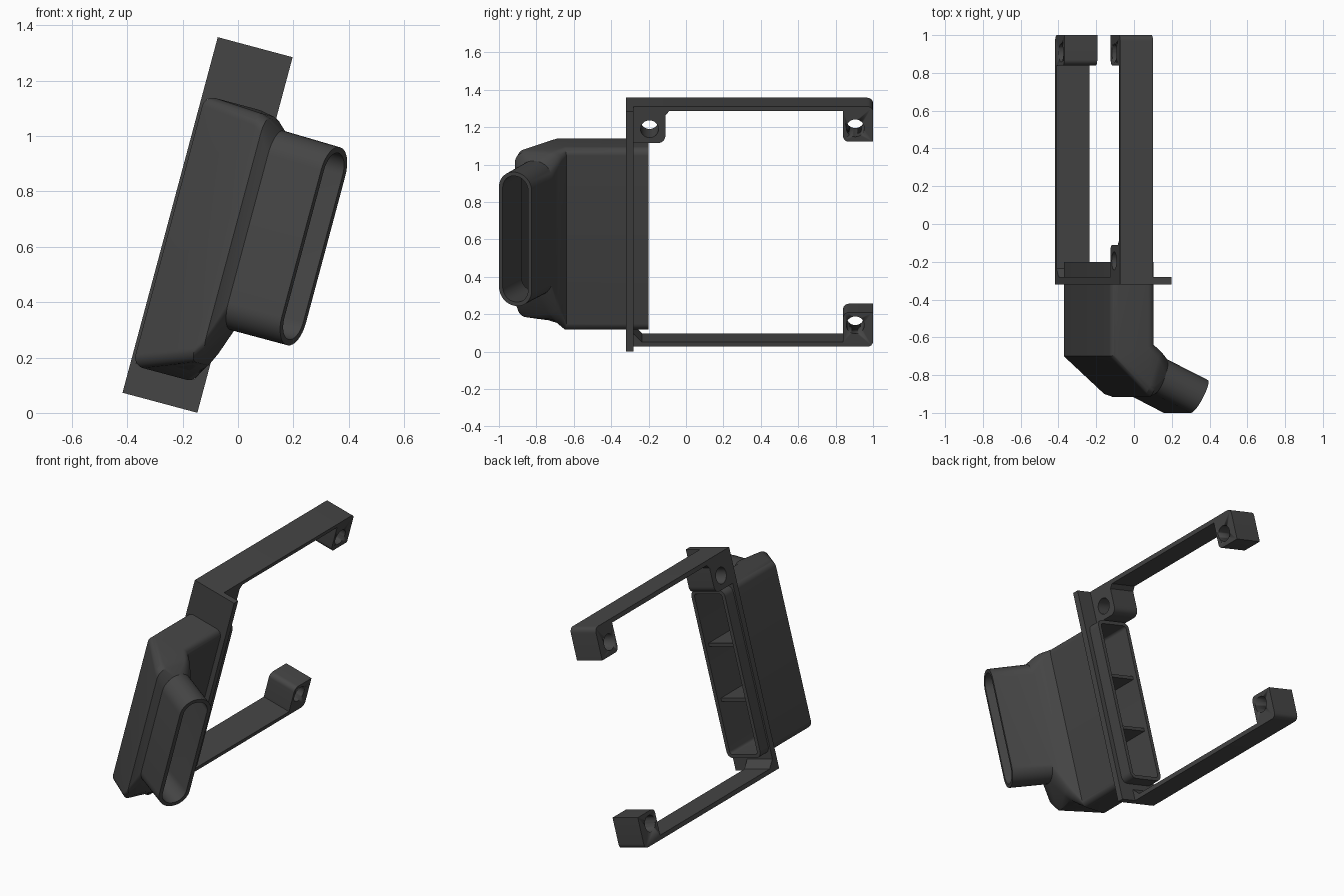
import bpy, bmesh, math
from mathutils import Matrix, Vector

if "Cube" in bpy.data.objects:
    bpy.data.objects.remove(bpy.data.objects["Cube"])

# Everything is drawn upright, then leaned 15 degrees sideways
LEAN = Matrix.Translation((-0.11, 0, 0.679)) @ Matrix.Rotation(math.radians(15), 4, 'Y')

plastic = bpy.data.materials.new("dark_grey_plastic")
plastic.diffuse_color = (0.06, 0.06, 0.06, 1)
plastic.use_nodes = True
plastic.node_tree.nodes["Principled BSDF"].inputs["Base Color"].default_value = plastic.diffuse_color


def finish(name, bm, smooth=True):
    bmesh.ops.recalc_face_normals(bm, faces=bm.faces)
    me = bpy.data.meshes.new(name)
    bm.to_mesh(me)
    bm.free()
    me.materials.append(plastic)
    ob = bpy.data.objects.new(name, me)
    bpy.context.collection.objects.link(ob)
    ob.matrix_world = LEAN
    if smooth:
        bpy.ops.object.select_all(action='DESELECT')
        ob.select_set(True)
        bpy.context.view_layer.objects.active = ob
        bpy.ops.object.shade_smooth_by_angle(angle=math.radians(28))
    return ob


def box(name, x, y, z):
    bm = bmesh.new()
    size = Matrix.Diagonal((x[1] - x[0], y[1] - y[0], z[1] - z[0], 1))
    mid = Matrix.Translation((sum(x) / 2, sum(y) / 2, sum(z) / 2))
    bmesh.ops.create_cube(bm, size=1, matrix=mid @ size)
    return finish(name, bm, False)


def cut(ob, cutter):
    mod = ob.modifiers.new("cut", 'BOOLEAN')
    mod.operation = 'DIFFERENCE'
    mod.solver = 'EXACT'
    mod.object = cutter
    cutter.hide_render = True
    cutter.hide_set(True)


def bracket(name, profile, x0, x1):
    """Extrude a (y, z, corner radius) outline across x."""
    pts = []
    n = len(profile)
    for i, (y, z, r) in enumerate(profile):
        p = Vector((y, z))
        if not r:
            pts.append(p)
            continue
        a = p + (Vector(profile[i - 1][:2]) - p).normalized() * r
        b = p + (Vector(profile[(i + 1) % n][:2]) - p).normalized() * r
        c = a + b - p
        for k in range(7):
            t = k / 6 * math.pi / 2
            pts.append(c + (a - c) * math.cos(t) + (b - c) * math.sin(t))
    bm = bmesh.new()
    face = bm.faces.new([bm.verts.new((x0, p.x, p.y)) for p in pts])
    ext = bmesh.ops.extrude_face_region(bm, geom=[face])
    bmesh.ops.translate(bm, vec=(x1 - x0, 0, 0),
                        verts=[v for v in ext['geom'] if isinstance(v, bmesh.types.BMVert)])
    return finish(name, bm)


def hole(ob, y, z):
    bm = bmesh.new()
    m = Matrix.Translation((-0.05, y, z)) @ Matrix.Rotation(math.pi / 2, 4, 'Y')
    bmesh.ops.create_cone(bm, cap_ends=True, segments=32, radius1=0.048,
                          radius2=0.048, depth=0.4, matrix=m)
    cut(ob, finish("screw_hole_cutter", bm))


def ring(a, b, z0, z1, r, wall):
    """Rounded section spanning a to b in plan and z0 to z1 in height."""
    a, b = Vector((*a, 0)), Vector((*b, 0))
    d = (b - a).normalized()
    a, w = a + d * wall, (b - a).length - 2 * wall
    z0, z1, r = z0 + wall, z1 - wall, max(r - wall, 0.01)
    r = min(r, w / 2 - 0.001)
    out = []
    for q, (s, z) in enumerate([(w - r, z1 - r), (r, z1 - r), (r, z0 + r), (w - r, z0 + r)]):
        for k in range(9):
            t = (q + k / 8) * math.pi / 2
            out.append(a + d * (s + r * math.cos(t)) + Vector((0, 0, z + r * math.sin(t))))
    return out


# Bent duct ending in a slot-shaped nozzle: left point, right point, bottom, top, radius
SECTIONS = [((-0.13, -0.20), (0.11, -0.20), -0.56, 0.45, 0.04),
            ((-0.13, -0.70), (0.11, -0.64), -0.56, 0.45, 0.04),
            ((0.07, -0.90), (0.145, -0.665), -0.49, 0.44, 0.05),
            ((0.10, -0.915), (0.165, -0.68), -0.45, 0.43, 0.06),
            ((0.145, -0.90), (0.21, -0.715), -0.345, 0.40, 0.095),
            ((0.345, -1.00), (0.435, -0.825), -0.345, 0.395, 0.095)]
bm = bmesh.new()
loops = [ring(*s, 0) for s in SECTIONS] + [ring(*s, 0.022) for s in reversed(SECTIONS)]
loops = [[bm.verts.new(p) for p in lp] for lp in loops]
for i, lp in enumerate(loops):
    nx = loops[(i + 1) % len(loops)]
    for k in range(len(lp)):
        j = (k + 1) % len(lp)
        bm.faces.new((lp[k], lp[j], nx[j], nx[k]))
finish("air_duct", bm)

# Dividers inside the rear opening
for z in (-0.22, 0.11):
    box("duct_divider", (-0.115, 0.095), (-0.62, -0.23), (z - 0.01, z + 0.01))

# Mounting plate around the duct
plate = box("mounting_plate", (-0.14, 0.14), (-0.32, -0.28), (-0.665, 0.665))
cut(plate, box("plate_opening_cutter", (-0.12, 0.10), (-0.5, -0.1), (-0.55, 0.44)))

# Upper arm with a screw lug at each end
upper = bracket("upper_arm", [(-0.3, 0.665, 0), (1, 0.665, 0.03), (1, 0.47, 0), (0.84, 0.47, 0.03),
                              (0.84, 0.639, 0), (-0.09, 0.639, 0), (-0.11, 0.615, 0),
                              (-0.11, 0.462, 0.04), (-0.3, 0.462, 0)], -0.14, 0.04)
hole(upper, 0.905, 0.545)
hole(upper, -0.195, 0.54)

# Lower arm with a screw lug at the far end and a small gusset at the plate
lower = bracket("lower_arm", [(-0.3, -0.665, 0), (1, -0.665, 0.03), (1, -0.475, 0),
                              (0.84, -0.475, 0.03), (0.84, -0.639, 0), (-0.235, -0.639, 0),
                              (-0.28, -0.595, 0), (-0.3, -0.595, 0)], -0.14, 0.04)
hole(lower, 0.905, -0.545)
